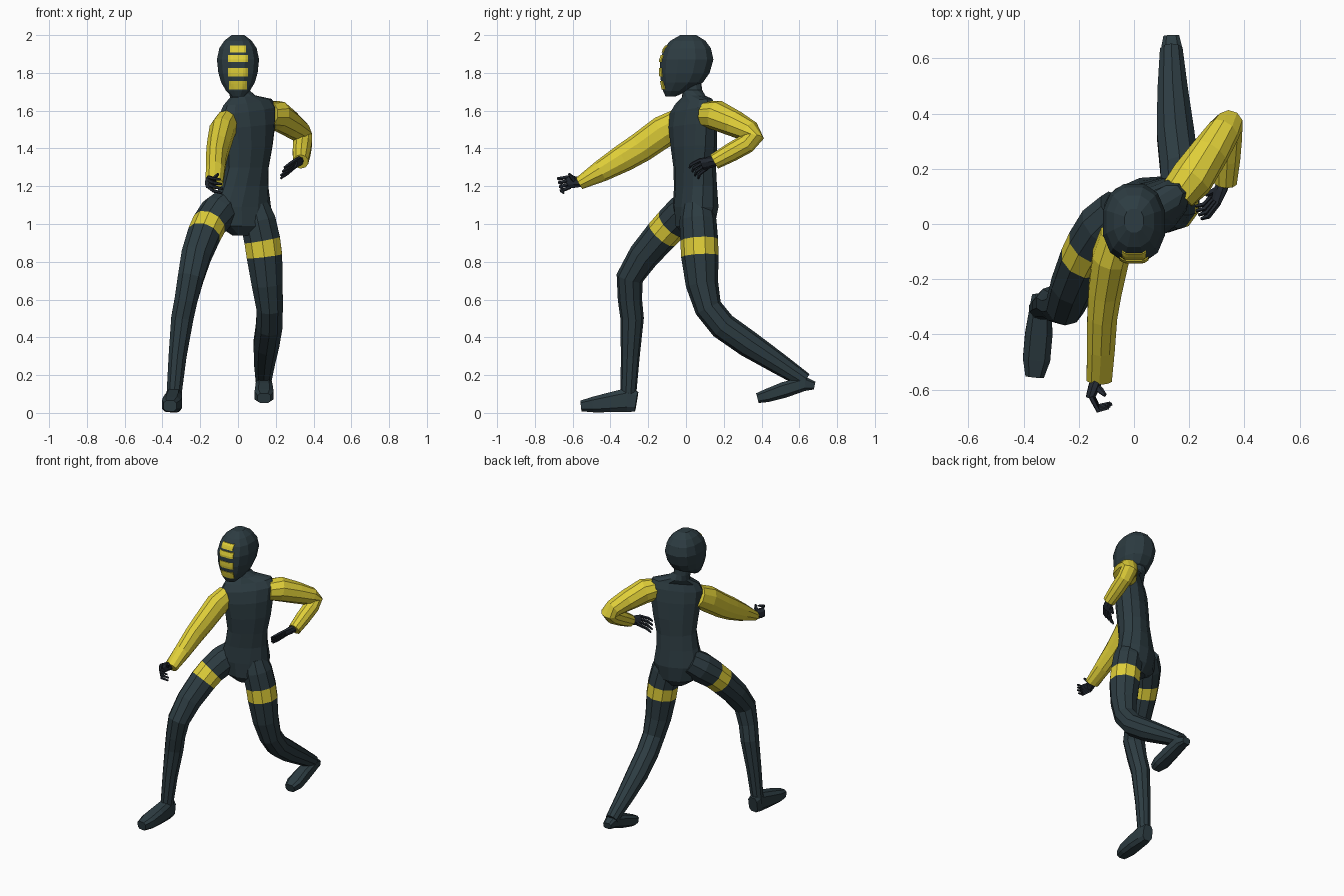
import bpy, bmesh, math
from mathutils import Vector
from mathutils.bvhtree import BVHTree


def material(name, rgb):
    m = bpy.data.materials.new(name)
    m.diffuse_color = (*rgb, 1)
    return m


DARK = material("dark slate", (0.026, 0.045, 0.054))
YELLOW = material("yellow", (0.74, 0.62, 0.04))
GLOVE = material("glove black", (0.018, 0.024, 0.034))


def make(name, bm, mats):
    bmesh.ops.recalc_face_normals(bm, faces=bm.faces)
    me = bpy.data.meshes.new(name)
    bm.to_mesh(me)
    for m in mats:
        me.materials.append(m)
    ob = bpy.data.objects.new(name, me)
    bpy.context.collection.objects.link(ob)
    return ob


def loft(name, rings, mats, accent=()):
    """Skin a list of closed rings; segments listed in accent get material 1."""
    bm = bmesh.new()
    vs = [[bm.verts.new(p) for p in r] for r in rings]
    n = len(vs[0])
    for i in range(len(vs) - 1):
        for k in range(n):
            f = bm.faces.new((vs[i][k], vs[i][(k + 1) % n],
                              vs[i + 1][(k + 1) % n], vs[i + 1][k]))
            f.material_index = 1 if i in accent else 0
    bm.faces.new(vs[0])
    bm.faces.new(vs[-1])
    return make(name, bm, mats)


def ring(c, u, v, ru, rv, n, power=1.0):
    pts = []
    for k in range(n):
        a = 2 * math.pi * (k + 0.5) / n
        ca, sa = math.cos(a), math.sin(a)
        pts.append(c + u * ru * math.copysign(abs(ca) ** power, ca)
                   + v * rv * math.copysign(abs(sa) ** power, sa))
    return pts


def tube(name, path, mats, n=10, ref=(1, 0, 0), accent=(), power=1.0):
    """path rows: x, y, z, radius[, second radius]"""
    P = [Vector(p[:3]) for p in path]
    rings = []
    for i, p in enumerate(path):
        t = Vector()
        if i:
            t += (P[i] - P[i - 1]).normalized()
        if i < len(P) - 1:
            t += (P[i + 1] - P[i]).normalized()
        t.normalize()
        u = Vector(ref)
        u = (u - t * u.dot(t)).normalized()
        rings.append(ring(P[i], u, t.cross(u), p[3], p[-1], n, power))
    return loft(name, rings, mats, accent)


# Torso and neck: twisted rings (z, x, y, half width, half depth, yaw, roll)
body = [(0.94, 0.03, 0.05, 0.06, 0.06, 20, 0), (0.99, 0.025, 0.05, 0.13, 0.1, 20, 0),
        (1.09, 0.02, 0.052, 0.16, 0.108, 24, 0), (1.2, 0.03, 0.05, 0.138, 0.1, 30, 0),
        (1.3, 0.042, 0.046, 0.13, 0.098, 34, 0), (1.41, 0.05, 0.042, 0.148, 0.1, 36, 0.04),
        (1.52, 0.052, 0.036, 0.165, 0.096, 36, 0.08), (1.6, 0.053, 0.036, 0.175, 0.08, 36, 0.12),
        (1.645, 0.05, 0.04, 0.15, 0.058, 36, 0.12), (1.675, 0.025, 0.04, 0.07, 0.058, 30, 0.08),
        (1.71, 0.005, 0.035, 0.053, 0.05, 10, 0), (1.8, 0, 0.025, 0.055, 0.052, 0, 0)]
rings = []
for z, x, y, w, d, yaw, roll in body:
    a = math.radians(yaw)
    u = Vector((math.cos(a), math.sin(a), roll))
    rings.append(ring(Vector((x, y, z)), u, Vector((-math.sin(a), math.cos(a), 0)), w, d, 12, 0.9))
loft("torso", rings, [DARK])

# Head: rings of (z, front y, back y, half width)
skull = [(1.675, -0.108, -0.055, 0.035), (1.705, -0.122, 0.01, 0.065), (1.75, -0.132, 0.09, 0.092),
         (1.80, -0.139, 0.125, 0.107), (1.87, -0.137, 0.145, 0.115), (1.93, -0.117, 0.132, 0.102),
         (1.97, -0.083, 0.103, 0.075), (2.0, -0.03, 0.055, 0.035)]
head = loft("head", [ring(Vector((0, (f + b) / 2, z)), Vector((1, 0, 0)), Vector((0, 1, 0)),
                          w, (b - f) / 2 * 1.03, 12, 0.85) for z, f, b, w in skull], [DARK])

# Face bars: thin plates laid on the head surface
hm = head.data
tree = BVHTree.FromPolygons([v.co for v in hm.vertices], [p.vertices for p in hm.polygons])
for i, (lo, hi, w) in enumerate([(1.908, 1.945, 0.043), (1.857, 1.895, 0.052),
                                 (1.782, 1.827, 0.053), (1.712, 1.756, 0.048)]):
    bm = bmesh.new()
    grid = []
    for r in range(4):
        z = lo + (hi - lo) * r / 3
        row = []
        for c in range(9):
            x = -w + 2 * w * c / 8
            hit = tree.ray_cast(Vector((x, -1, z)), Vector((0, 1, 0)))[0]
            y = hit.y if hit else -0.1
            row.append(bm.verts.new((x, y - 0.005, z)))
        grid.append(row)
    for r in range(3):
        for c in range(8):
            bm.faces.new((grid[r][c], grid[r][c + 1], grid[r + 1][c + 1], grid[r + 1][c]))
    ext = bmesh.ops.extrude_face_region(bm, geom=bm.faces[:])
    for v in ext["geom"]:
        if isinstance(v, bmesh.types.BMVert):
            v.co.y += 0.007
    make(f"face_bar_{i + 1}", bm, [YELLOW])

# Legs with a yellow thigh strap
tube("right_leg", [(-0.05, 0.045, 1.11, 0.09), (-0.105, -0.01, 1.06, 0.1), (-0.152, -0.075, 1.0, 0.093),
                   (-0.18, -0.128, 0.943, 0.09), (-0.222, -0.225, 0.83, 0.082),
                   (-0.25, -0.298, 0.715, 0.072), (-0.275, -0.297, 0.6, 0.064),
                   (-0.295, -0.285, 0.5, 0.062), (-0.32, -0.295, 0.3, 0.05),
                   (-0.342, -0.307, 0.06, 0.04)], [DARK, YELLOW], accent=(2,))
tube("left_leg", [(0.085, 0.06, 1.1, 0.08), (0.105, 0.063, 1.02, 0.098), (0.128, 0.07, 0.915, 0.1),
                  (0.14, 0.073, 0.83, 0.099), (0.155, 0.085, 0.68, 0.086),
                  (0.168, 0.118, 0.555, 0.073), (0.165, 0.195, 0.46, 0.073),
                  (0.15, 0.33, 0.365, 0.071), (0.14, 0.48, 0.268, 0.058),
                  (0.135, 0.63, 0.17, 0.043)], [DARK, YELLOW], accent=(2,))

# Feet
tube("right_foot", [(-0.335, -0.262, 0.06, 0.036, 0.055), (-0.338, -0.31, 0.068, 0.043, 0.067),
                    (-0.345, -0.4, 0.056, 0.052, 0.055), (-0.353, -0.49, 0.044, 0.052, 0.043),
                    (-0.36, -0.553, 0.037, 0.035, 0.03)], [DARK], n=8, power=0.6)
tube("left_foot", [(0.135, 0.68, 0.145, 0.03, 0.022), (0.137, 0.63, 0.155, 0.042, 0.04),
                   (0.138, 0.52, 0.122, 0.048, 0.044), (0.138, 0.43, 0.092, 0.053, 0.037),
                   (0.138, 0.378, 0.078, 0.036, 0.028)], [DARK], n=8, power=0.6)

# Sleeves
tube("right_arm", [(-0.06, -0.04, 1.535, 0.065, 0.075), (-0.085, -0.12, 1.49, 0.07, 0.085),
                   (-0.105, -0.24, 1.405, 0.063, 0.08), (-0.115, -0.33, 1.35, 0.057, 0.074),
                   (-0.12, -0.45, 1.28, 0.053, 0.058), (-0.126, -0.565, 1.215, 0.048, 0.034)], [YELLOW])
tube("left_arm", [(0.16, 0.11, 1.58, 0.07), (0.21, 0.165, 1.575, 0.08), (0.275, 0.26, 1.53, 0.07),
                  (0.325, 0.335, 1.49, 0.06), (0.342, 0.358, 1.46, 0.055), (0.342, 0.32, 1.425, 0.052),
                  (0.337, 0.24, 1.38, 0.05), (0.332, 0.15, 1.33, 0.042)], [YELLOW])


# Hands: palm, four curled fingers and a thumb
def hand(side, wrist, palm, mid, tip, spread, thumb):
    w, p, m, t, s = (Vector(q) for q in (wrist, palm, mid, tip, spread))
    tube(side + "_palm", [(*w, 0.026, 0.022), (*w.lerp(p, 0.5), 0.033, 0.022), (*p, 0.034, 0.016)],
         [GLOVE], n=8, ref=spread)
    for k in range(4):
        o = s * (k - 1.5)
        tube(f"{side}_finger_{k + 1}", [(*(p.lerp(w, 0.15) + o), 0.01), (*(m + o * 1.2), 0.01),
                                        (*(t + o * 1.3 + (m - t) * 0.12 * abs(k - 1)), 0.006)],
             [GLOVE], n=5, ref=spread)
    a, b = w.lerp(p, 0.4), Vector(thumb)
    tube(side + "_thumb", [(*a, 0.015), (*a.lerp(b, 0.6), 0.012), (*b, 0.007)], [GLOVE], n=5, ref=spread)


hand("right", (-0.13, -0.55, 1.222), (-0.16, -0.632, 1.222), (-0.13, -0.668, 1.208),
     (-0.08, -0.655, 1.198), (0, -0.004, 0.018), (-0.105, -0.62, 1.265))
hand("left", (0.33, 0.165, 1.335), (0.298, 0.085, 1.318), (0.263, 0.05, 1.29),
     (0.228, 0.04, 1.265), (0.004, -0.012, 0.014), (0.262, 0.105, 1.285))
